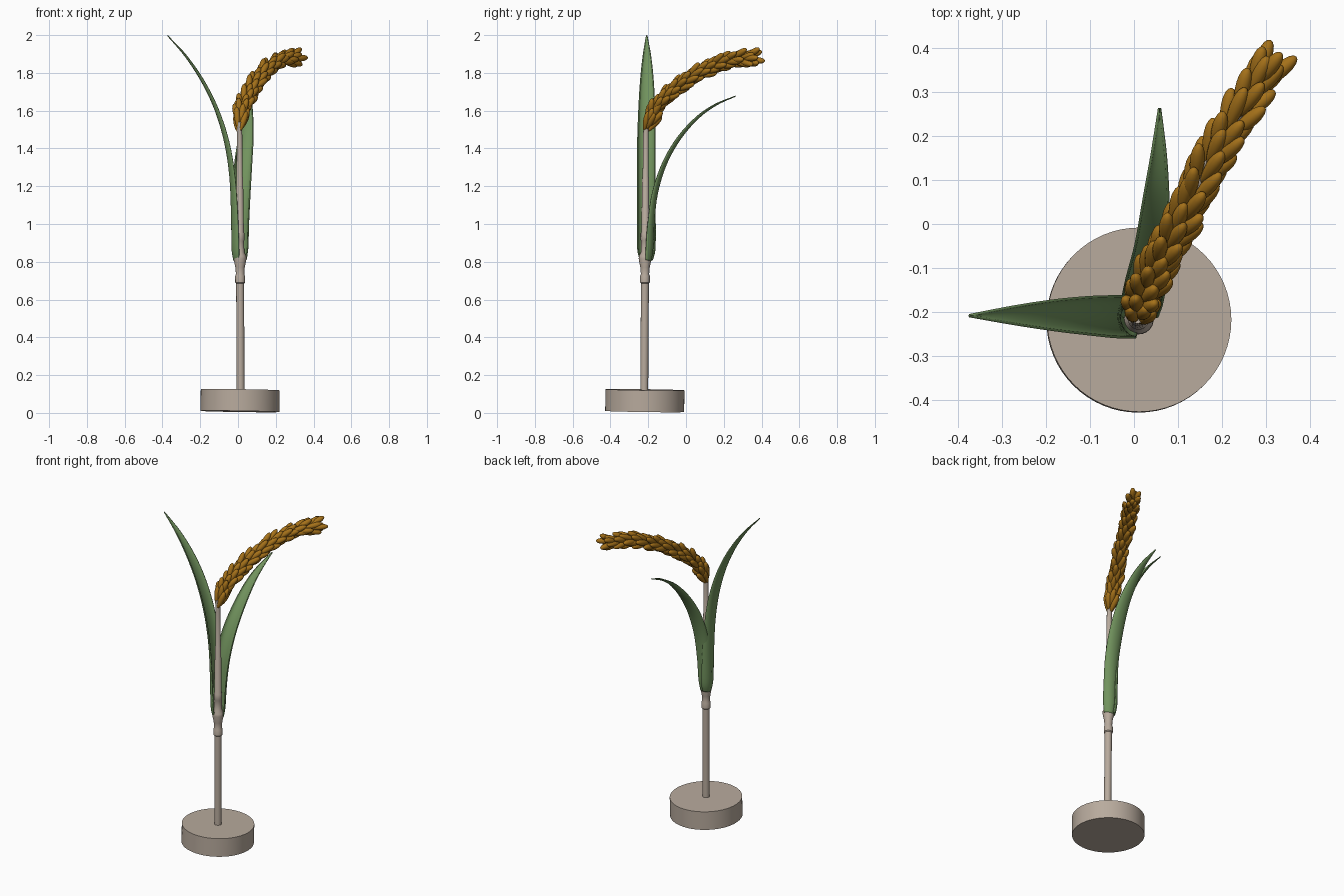
import bpy, bmesh, math, random
from mathutils import Vector, Matrix

if "Cube" in bpy.data.objects:
    bpy.data.objects.remove(bpy.data.objects["Cube"])

random.seed(4)


def material(name, rgb):
    m = bpy.data.materials.new(name)
    m.diffuse_color = (*rgb, 1)
    m.use_nodes = True
    m.node_tree.nodes["Principled BSDF"].inputs["Base Color"].default_value = m.diffuse_color
    return m


STRAW = material("dry straw", (0.48, 0.405, 0.338))
GREEN = material("leaf green", (0.165, 0.29, 0.11))
GOLD = material("ripe gold", (0.375, 0.165, 0.010))


def finish(bm, name, mat, angle=40):
    bmesh.ops.recalc_face_normals(bm, faces=bm.faces)
    me = bpy.data.meshes.new(name)
    bm.to_mesh(me)
    bm.free()
    me.materials.append(mat)
    ob = bpy.data.objects.new(name, me)
    bpy.context.collection.objects.link(ob)
    bpy.ops.object.select_all(action='DESELECT')
    ob.select_set(True)
    bpy.context.view_layer.objects.active = ob
    bpy.ops.object.shade_smooth_by_angle(angle=math.radians(angle))
    return ob


def spline(pts, t):
    """Catmull-Rom point at t in 0..1 for tuples of any size up to 4."""
    n = len(pts) - 1
    i = min(int(t * n), n - 1)
    u = t * n - i
    a, b, c, d = (Vector(pts[max(0, min(n, i + k))]) for k in (-1, 0, 1, 2))
    return 0.5 * (2 * b + (c - a) * u + (2 * a - 5 * b + 4 * c - d) * u * u
                  + (3 * b - a - 3 * c + d) * u ** 3)


def tube(name, rings, mat, sides=20):
    """Loft circles given as (x, y, z, radius)."""
    bm = bmesh.new()
    loops = []
    for i, (x, y, z, r) in enumerate(rings):
        a = Vector(rings[max(i - 1, 0)][:3])
        b = Vector(rings[min(i + 1, len(rings) - 1)][:3])
        q = (b - a).to_track_quat('Z', 'Y')
        loops.append([bm.verts.new(Vector((x, y, z)) + q @ Vector(
            (r * math.cos(k * math.tau / sides), r * math.sin(k * math.tau / sides), 0)))
            for k in range(sides)])
    for l0, l1 in zip(loops, loops[1:]):
        for k in range(sides):
            j = (k + 1) % sides
            bm.faces.new((l0[k], l0[j], l1[j], l1[k]))
    bm.faces.new(loops[0][::-1])
    bm.faces.new(loops[-1])
    return finish(bm, name, mat)


# Round base, very slightly tilted
bm = bmesh.new()
bmesh.ops.create_cone(bm, cap_ends=True, segments=64, radius1=0.209, radius2=0.209, depth=0.115,
                      matrix=Matrix.Translation((0.011, -0.218, 0.065))
                      @ Matrix.Rotation(-0.015, 4, 'X') @ Matrix.Rotation(0.015, 4, 'Y'))
finish(bm, "base", STRAW)

# Stalk with swollen joints and a flared sheath
profile = [(0.10, .021), (0.685, .021), (0.69, .026), (0.725, .026), (0.735, .022), (0.77, .025),
           (0.815, .034), (0.83, .033), (0.85, .023), (0.91, .022), (0.915, .024), (0.95, .024),
           (0.957, .021), (1.245, .018), (1.25, .016), (1.54, .014)]
tube("stalk", [(0.014 - 0.006 * z / 1.5, -0.222 + 0.01 * z / 1.5, z, r) for z, r in profile], STRAW)


# Leaves: channelled blades lofted along an outer spine, hollow side to the stalk
def leaf(name, spine, widths, side, rows=40, cols=12):
    bm = bmesh.new()
    side = Vector(side)
    grid = []
    for i in range(rows + 1):
        t = i / rows
        p = spline(spine, t)
        tan = (spline(spine, min(t + .01, 1)) - spline(spine, max(t - .01, 0))).normalized()
        inward = side.cross(tan).normalized()
        w, depth = spline(widths, t)
        w = max(w, 0.001)
        row = []
        for k in range(cols + 1):
            a = (k / cols * 2 - 1) * math.pi / 2 * 0.95
            row.append(bm.verts.new(p + side * w * math.sin(a) + inward * depth * (1 - math.cos(a))))
        grid.append(row)
    for r0, r1 in zip(grid, grid[1:]):
        for k in range(cols):
            bm.faces.new((r0[k], r0[k + 1], r1[k + 1], r1[k]))
    ob = finish(bm, name, GREEN, 60)
    mod = ob.modifiers.new("thickness", 'SOLIDIFY')
    mod.thickness = 0.006
    mod.offset = 0
    return ob


leaf("left_leaf",
     [(-0.020, -0.21, 0.805), (-0.031, -0.21, 0.87), (-0.034, -0.21, 1.05), (-0.043, -0.21, 1.25),
      (-0.070, -0.21, 1.43), (-0.120, -0.208, 1.60), (-0.190, -0.207, 1.75), (-0.277, -0.207, 1.885),
      (-0.373, -0.208, 1.998)],
     [(.033, .030), (.046, .040), (.047, .036), (.047, .03), (.046, .026), (.042, .02),
      (.034, .015), (.02, .009), (.001, .001)], (0, 1, 0))
leaf("back_leaf",
     [(0.01, -0.187, 0.805), (0.01, -0.176, 0.87), (0.012, -0.170, 1.0), (0.018, -0.152, 1.16),
      (0.028, -0.105, 1.315), (0.042, -0.03, 1.45), (0.05, 0.065, 1.56), (0.056, 0.16, 1.63),
      (0.058, 0.262, 1.677)],
     [(.033, .030), (.042, .040), (.044, .036), (.046, .03), (.045, .024), (.038, .02),
      (.028, .014), (.016, .008), (.001, .001)], (1, 0, 0))

# Drooping ear: thin core stem covered in overlapping grains
path = [(0.007, -0.212, 1.50), (0.022, -0.168, 1.595), (0.055, -0.095, 1.68), (0.102, 0.0, 1.757),
        (0.157, 0.11, 1.82), (0.217, 0.215, 1.862), (0.277, 0.315, 1.875)]
tube("ear_core", [(*spline(path, i / 24), 0.013) for i in range(25)], STRAW, 10)

bm = bmesh.new()
RINGS, PER = 18, 5
for i in range(RINGS):
    t = i / (RINGS - 1)
    p = spline(path, t)
    tan = (spline(path, min(t + .02, 1)) - spline(path, max(t - .02, 0))).normalized()
    q = tan.to_track_quat('Z', 'Y')
    for k in range(PER):
        a = (k + 0.5 * (i % 2)) * math.tau / PER + random.uniform(-.2, .2)
        out = q @ Vector((math.cos(a), math.sin(a), 0))
        lean = random.uniform(0.22, 0.42)
        d = (tan + out * lean).normalized()
        length = random.uniform(0.10, 0.12)
        start = p + out * 0.010 + tan * random.uniform(-.01, .01)
        new = bmesh.ops.create_uvsphere(bm, u_segments=12, v_segments=10, radius=1)['verts']
        rot = d.to_track_quat('Z', 'Y')
        for v in new:
            z = v.co.z
            r = 0.0165 * (1 + 0.25 * z)      # fatter towards the tip
            v.co = start + rot @ Vector((v.co.x * r, v.co.y * r, (z + 0.9) * length / 2))
finish(bm, "grains", GOLD, 60)
